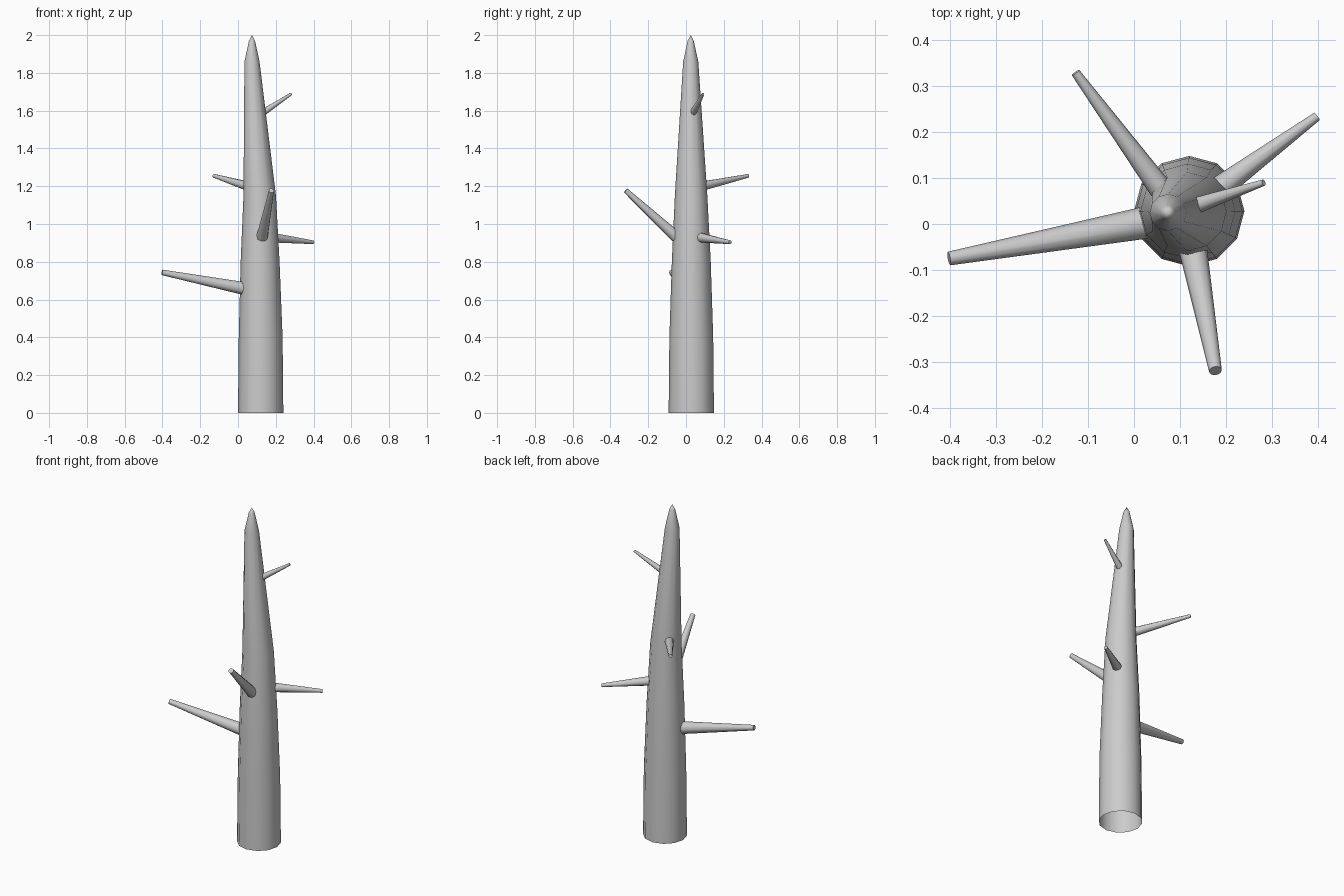
import bpy, bmesh, math
from mathutils import Vector

if "Cube" in bpy.data.objects:
    bpy.data.objects.remove(bpy.data.objects["Cube"])


def make_object(name, bm):
    bmesh.ops.recalc_face_normals(bm, faces=bm.faces)
    mesh = bpy.data.meshes.new(name)
    bm.to_mesh(mesh)
    bm.free()
    obj = bpy.data.objects.new(name, mesh)
    bpy.context.collection.objects.link(obj)
    bpy.ops.object.select_all(action='DESELECT')
    obj.select_set(True)
    bpy.context.view_layer.objects.active = obj
    bpy.ops.object.shade_smooth_by_angle(angle=math.radians(40))
    return obj


def bridge(bm, a, b):
    n = len(a)
    for i in range(n):
        j = (i + 1) % n
        bm.faces.new((a[i], a[j], b[j], b[i]))


# Trunk: 12-sided rings (x, y, z, radius), open at the base, bent towards the tip
rings = [
    (0.12, 0.028, 0.0, 0.12),
    (0.12, 0.028, 0.40, 0.116),
    (0.117, 0.028, 0.80, 0.103),
    (0.115, 0.027, 1.15, 0.086),
    (0.074, 0.025, 1.86, 0.040),
    (0.074, 0.025, 1.97, 0.016),
]
SIDES = 12
bm = bmesh.new()
loops = []
for x, y, z, r in rings:
    loops.append([bm.verts.new((x + r * math.cos(math.tau * i / SIDES),
                                y + r * math.sin(math.tau * i / SIDES), z))
                  for i in range(SIDES)])
for a, b in zip(loops, loops[1:]):
    bridge(bm, a, b)
tip = bm.verts.new((0.074, 0.025, 2.0))
for i in range(SIDES):
    bm.faces.new((loops[-1][i], loops[-1][(i + 1) % SIDES], tip))
make_object("trunk", bm)


# Broken branches: tapered stubs, started slightly inside the trunk
def branch(name, base, end, r_base, r_end, sides=10):
    base, end = Vector(base), Vector(end)
    axis = end - base
    start = base - axis.normalized() * 0.02
    rot = axis.to_track_quat('Z', 'Y')
    bm = bmesh.new()
    ends = []
    for centre, r in ((start, r_base), (end, r_end)):
        ends.append([bm.verts.new(centre + rot @ Vector((
            r * math.cos(math.tau * i / sides),
            r * math.sin(math.tau * i / sides), 0))) for i in range(sides)])
    bridge(bm, *ends)
    bm.faces.new(ends[1])
    make_object(name, bm)


branch("branch_left", (0.025, 0.003, 0.66), (-0.402, -0.075, 0.744), 0.036, 0.015)
branch("branch_front", (0.13, -0.065, 0.945), (0.177, -0.319, 1.177), 0.031, 0.014)
branch("branch_right", (0.205, 0.092, 0.925), (0.398, 0.234, 0.903), 0.026, 0.010)
branch("branch_back", (0.053, 0.083, 1.20), (-0.127, 0.329, 1.255), 0.026, 0.010)
branch("branch_top", (0.15, 0.045, 1.602), (0.282, 0.090, 1.689), 0.018, 0.007)
